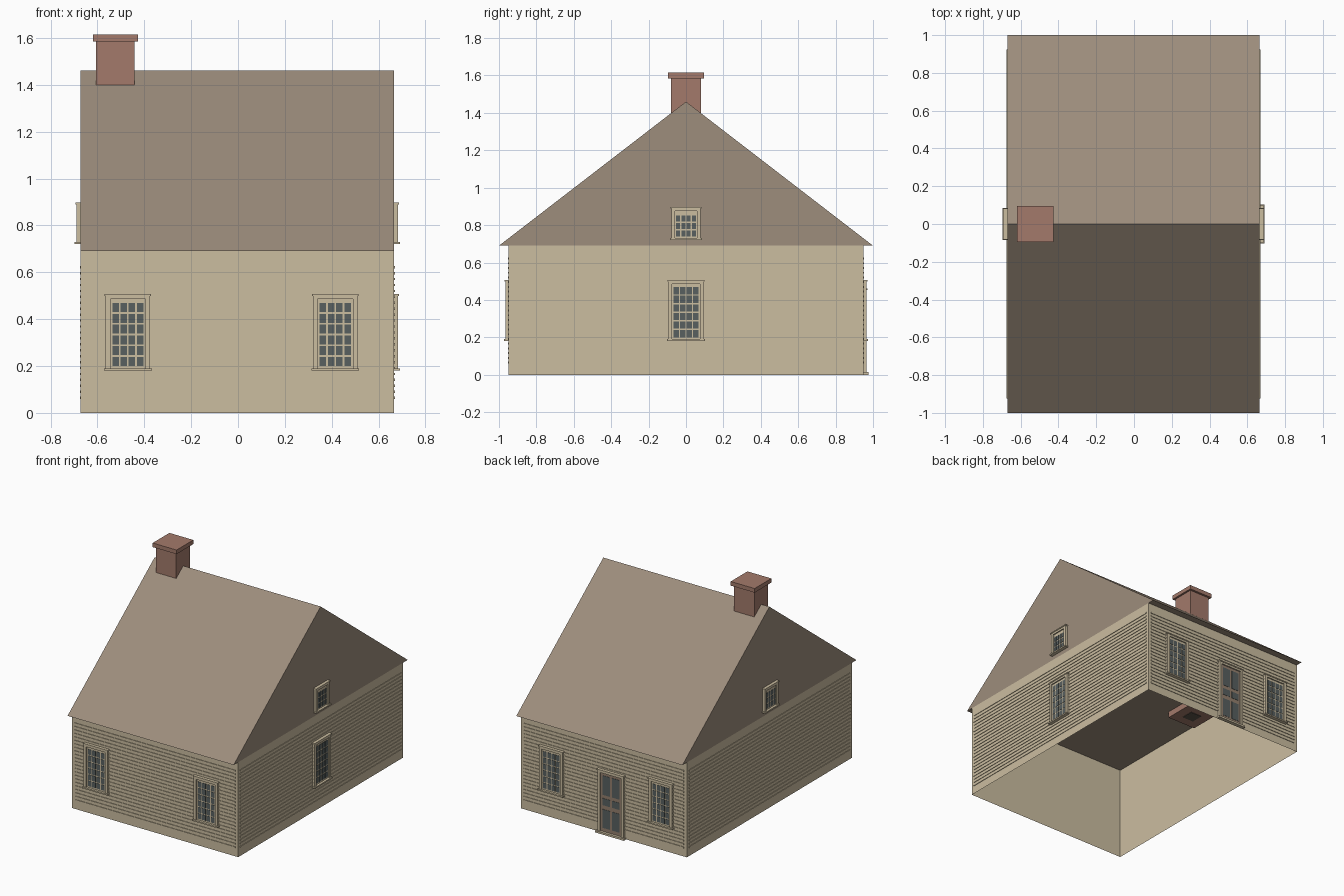
import bpy, bmesh
from math import radians
from mathutils import Matrix, Vector

if "Cube" in bpy.data.objects:
    bpy.data.objects.remove(bpy.data.objects["Cube"], do_unlink=True)


def material(name, rgb):
    lin = [((c / 255 + 0.055) / 1.055) ** 2.4 for c in rgb] + [1.0]
    m = bpy.data.materials.new(name)
    m.use_nodes = True
    m.diffuse_color = lin
    m.node_tree.nodes["Principled BSDF"].inputs["Base Color"].default_value = lin
    return m


TAN = material("tan_clapboard", (203, 189, 160))
ROOF = material("roof_taupe", (157, 141, 124))
BRICK = material("chimney_brick", (163, 122, 107))
GLASS = material("dark_glass", (88, 96, 96))
DOOR = material("door_brown", (148, 128, 110))
FLUE = material("flue_dark", (92, 82, 73))

CX = -0.003                       # house centre
HALF_X, HALF_Y, EAVE = 0.668, 0.948, 0.69


def finish(name, bm, mat, matrix=Matrix()):
    bmesh.ops.recalc_face_normals(bm, faces=bm.faces)
    mesh = bpy.data.meshes.new(name)
    bm.to_mesh(mesh)
    bm.free()
    mesh.materials.append(mat)
    ob = bpy.data.objects.new(name, mesh)
    ob.matrix_world = matrix
    bpy.context.collection.objects.link(ob)
    return ob


def boxes(name, spans, mat, matrix=Matrix()):
    """Join boxes, each given as (x0, x1, y0, y1, z0, z1)."""
    bm = bmesh.new()
    for x0, x1, y0, y1, z0, z1 in spans:
        size = Matrix.Diagonal((x1 - x0, y1 - y0, z1 - z0, 1))
        mid = Vector((x0 + x1, y0 + y1, z0 + z1)) / 2
        bmesh.ops.create_cube(bm, size=1, matrix=Matrix.Translation(mid) @ size)
    return finish(name, bm, mat, matrix)


def wall_frame(turn, distance):
    """Local space of a wall: x along it, -y outwards."""
    return (Matrix.Translation((CX, 0, 0)) @ Matrix.Rotation(radians(turn), 4, "Z")
            @ Matrix.Translation((0, -distance, 0)))


FRONT, RIGHT = wall_frame(0, HALF_Y), wall_frame(90, HALF_X)
BACK, LEFT = wall_frame(180, HALF_Y), wall_frame(270, HALF_X)


def casing(name, u, half, z0, z1, bar, frame):
    """Two side posts and a head, plus a slightly wider cap."""
    boxes(name, [
        (u - half, u - half + bar, -0.018, 0, z0, z1),
        (u + half - bar, u + half, -0.018, 0, z0, z1),
        (u - half + bar, u + half - bar, -0.018, 0, z1 - bar, z1),
        (u - half - 0.004, u + half + 0.004, -0.022, 0, z1 - 0.006, z1 + 0.002),
    ], TAN, frame)


def window(name, u, half, z0, z1, rows, frame, pane):
    """Cased window with four columns of panes."""
    bar, cols = 0.02, 4
    casing(name + "_casing", u, half, z0, z1, bar, frame)
    boxes(name + "_sash", [(u - half + bar, u + half - bar, -0.009, 0, z0, z1 - bar)],
          TAN, frame)
    boxes(name + "_sill", [(u - half - 0.007, u + half + 0.007, -0.026, 0,
                            z0 - 0.01, z0)], TAN, frame)
    left, right, low, high = pane
    w, h = (right - left) / cols, (high - low) / rows
    gap = 0.0035
    boxes(name + "_panes", [
        (u + left + i * w + gap, u + left + (i + 1) * w - gap, -0.011, -0.009,
         low + j * h + gap, low + (j + 1) * h - gap)
        for i in range(cols) for j in range(rows)], GLASS, frame)


# Wall shell, open above and below
bm = bmesh.new()
bmesh.ops.create_cube(bm, size=1, matrix=Matrix.Translation((CX, 0, EAVE / 2))
                      @ Matrix.Diagonal((2 * HALF_X, 2 * HALF_Y, EAVE, 1)))
bmesh.ops.delete(bm, geom=[f for f in bm.faces if abs(f.normal.z) > 0.5],
                 context="FACES_ONLY")
finish("walls", bm, TAN)

# Clapboard slats
for side, frame, reach in (("front", FRONT, 0.645), ("right", RIGHT, 0.925),
                           ("back", BACK, 0.645), ("left", LEFT, 0.925)):
    boxes(side + "_slats", [
        (-reach, reach, -0.004, 0, 0.06 + i * 0.0253, 0.07 + i * 0.0253)
        for i in range(23)], TAN, frame)

# Gabled roof with a closed underside
bm = bmesh.new()
profile = [bm.verts.new((CX - HALF_X, y, z))
           for y, z in ((-1, EAVE), (1, EAVE), (0, 1.46))]
gable = bm.faces.new(profile)
side = bmesh.ops.extrude_face_region(bm, geom=[gable], use_keep_orig=True)
bmesh.ops.translate(bm, vec=(2 * HALF_X, 0, 0),
                    verts=[g for g in side["geom"] if isinstance(g, bmesh.types.BMVert)])
finish("roof", bm, ROOF)

# Chimney through the roof, with cap and base
def around(x, half_x, half_y, z0, z1):
    return (x - half_x, x + half_x, -half_y, half_y, z0, z1)


CH = -0.523
boxes("chimney_shaft", [around(CH, 0.082, 0.08, 0.66, 1.59)], BRICK)
boxes("chimney_cap", [around(CH, 0.096, 0.096, 1.585, 1.615)], BRICK)
boxes("chimney_base", [around(CH, 0.115, 0.115, 0.645, 0.70)], BRICK)
boxes("chimney_flue", [around(CH, 0.045, 0.045, 0.642, 0.645)], FLUE)

# Tall windows
tall = dict(half=0.095, z0=0.19, z1=0.505, rows=6, pane=(-0.07, 0.07, 0.197, 0.472))
window("front_left_window", 0.418, frame=FRONT, **tall)
window("front_right_window", -0.467, frame=FRONT, **tall)
window("side_window", 0, frame=RIGHT, **tall)
window("back_left_window", -0.415, frame=BACK, **tall)
window("back_right_window", 0.465, frame=BACK, **tall)

# Small gable windows
small = dict(half=0.078, z0=0.73, z1=0.895, rows=3, pane=(-0.056, 0.056, 0.735, 0.855))
window("right_gable_window", 0, frame=RIGHT, **small)
window("left_gable_window", 0, frame=LEFT, **small)

# Back door
U = 0.065
casing("door_casing", U, 0.105, 0.012, 0.46, 0.02, BACK)
boxes("door_leaf", [(U - 0.085, U + 0.085, -0.009, 0, 0.012, 0.44)], DOOR, BACK)
boxes("door_panels", [(U + s - 0.03, U + s + 0.03, -0.011, -0.009, low, high)
                      for s in (-0.039, 0.039)
                      for low, high in ((0.04, 0.175), (0.205, 0.255), (0.28, 0.42))],
      GLASS, BACK)
boxes("door_threshold", [(U - 0.115, U + 0.115, -0.028, 0, 0, 0.014)], TAN, BACK)
